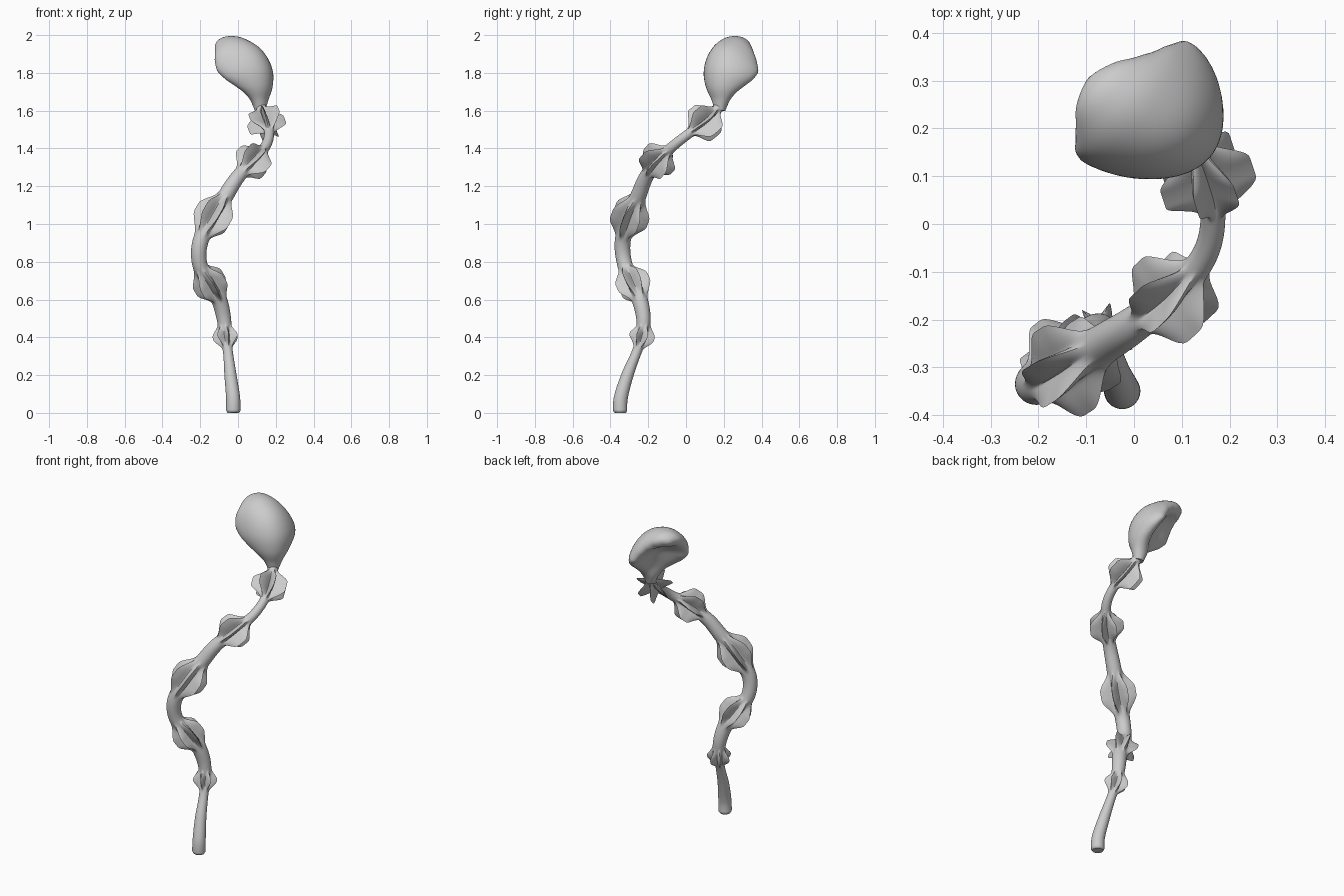
import bpy, bmesh, math
from mathutils import Vector

if "Cube" in bpy.data.objects:
    bpy.data.objects.remove(bpy.data.objects["Cube"])


def spline(pts, steps):
    """Catmull-Rom through tuples of any length."""
    out = []
    for i in range(len(pts) - 1):
        p0, p1 = pts[max(i - 1, 0)], pts[i]
        p2, p3 = pts[i + 1], pts[min(i + 2, len(pts) - 1)]
        for k in range(steps):
            t = k / steps
            out.append([0.5 * (2 * b + (c - a) * t + (2 * a - 5 * b + 4 * c - d) * t * t
                               + (3 * b - a - 3 * c + d) * t ** 3)
                        for a, b, c, d in zip(p0, p1, p2, p3)])
    out.append(list(pts[-1]))
    return out


def tangents(c):
    n = len(c) - 1
    return [(c[min(i + 1, n)] - c[max(i - 1, 0)]).normalized() for i in range(n + 1)]


def loft(name, rings):
    bm = bmesh.new()
    vr = [[bm.verts.new(p) for p in r] for r in rings]
    n = len(vr[0])
    for a, b in zip(vr, vr[1:]):
        for j in range(n):
            bm.faces.new((a[j], a[(j + 1) % n], b[(j + 1) % n], b[j]))
    bm.faces.new(vr[0][::-1])
    bm.faces.new(vr[-1])
    bmesh.ops.recalc_face_normals(bm, faces=bm.faces)
    me = bpy.data.meshes.new(name)
    bm.to_mesh(me)
    bm.free()
    ob = bpy.data.objects.new(name, me)
    bpy.context.collection.objects.link(ob)
    bpy.ops.object.select_all(action='DESELECT')
    ob.select_set(True)
    bpy.context.view_layer.objects.active = ob
    bpy.ops.object.shade_smooth_by_angle(angle=math.radians(50))


# Winding stem: x, y, z, radius
STEM = [(-.025, -.349, 0, .038), (-.026, -.345, .08, .037), (-.04, -.31, .2, .032),
        (-.053, -.262, .32, .026), (-.066, -.232, .41, .032), (-.075, -.225, .5, .038),
        (-.1, -.245, .6, .042), (-.15, -.283, .69, .042), (-.203, -.325, .79, .04),
        (-.198, -.335, .91, .042), (-.13, -.298, 1.04, .044), (-.065, -.252, 1.15, .042),
        (.0, -.21, 1.25, .038), (.085, -.145, 1.34, .032), (.15, -.06, 1.42, .027),
        (.165, .03, 1.49, .026), (.145, .11, 1.55, .028), (.118, .18, 1.625, .028)]
# Ribbed nodes: centre, rib reach, half length, flat half length
NODES = [((-.066, -.232, .402), .069, .075, .004), ((-.15, -.283, .675), .093, .12, .018),
         ((-.13, -.298, 1.035), .104, .145, .02), ((.08, -.15, 1.335), .1, .11, .02),
         ((.145, .1, 1.54), .103, .105, .026)]
RIBS, SEG = 7, 98

samples = spline(STEM, 14)
cen = [Vector(s[:3]) for s in samples]
tan = tangents(cen)
arc = [0.0]
for a, b in zip(cen, cen[1:]):
    arc.append(arc[-1] + (b - a).length)
spots = [(arc[min(range(len(cen)), key=lambda i: (cen[i] - Vector(n[0])).length)], *n[1:])
         for n in NODES]

rings = []
side = Vector((1, 0, 0))
for c, t, s, rad in zip(cen, tan, arc, [q[3] for q in samples]):
    side = (side - t * side.dot(t)).normalized()
    other = t.cross(side)
    if s < .012:                                   # rounded foot
        rad *= .8 + .2 * s / .012
    ring = []
    for j in range(SEG):
        th = math.tau * (j / SEG + .5 / RIBS)
        wedge = abs(2 * ((j * RIBS / SEG) % 1) - 1) ** 1.7   # 1 on a rib, 0 between
        r = rad
        for s0, reach, half, flat in spots:
            d = max(abs(s - s0) - flat, 0) / (half - flat)
            if d < 1:
                swell = (1 - d * d * (3 - 2 * d)) ** 1.25
                r += (reach - rad) * swell * wedge
        ring.append(c + side * r * math.cos(th) + other * r * math.sin(th))
    rings.append(ring)
for ring in rings:                                 # stand flat on the ground
    for p in ring:
        p.z = max(p.z, 0)
loft("stem", rings)

# Cupped bud: u (across), v (back-left), z, half width, half thickness, cupping
BUD = [(.21, .044, 1.6, .028, .028, 0), (.21, .05, 1.66, .055, .045, 0),
       (.206, .055, 1.73, .112, .07, .03), (.2, .077, 1.8, .155, .088, .06),
       (.187, .117, 1.87, .166, .088, .075), (.168, .175, 1.922, .145, .07, .048),
       (.157, .226, 1.943, .105, .053, .022), (.15, .262, 1.943, .064, .036, .005),
       (.148, .28, 1.938, .012, .01, 0)]
h = math.sqrt(.5)
bud = spline(BUD, 6)
bc = [Vector((h * (u - v), h * (u + v), z)) for u, v, z, *_ in bud]
across = Vector((.66, .75, 0)).normalized()
rings = []
for c, t, (_, _, _, w, b, cup) in zip(bc, tangents(bc), bud):
    back = t.cross(across).normalized()
    ring = []
    for j in range(48):
        a = math.tau * j / 48
        fold = .6 * cup * max(math.sin(a), 0) ** 5           # groove down the back
        ring.append(c + across * w * math.cos(a)
                    + back * (b * math.sin(a) + cup * math.cos(a) ** 2 - fold))
    rings.append(ring)
loft("bud", rings)
